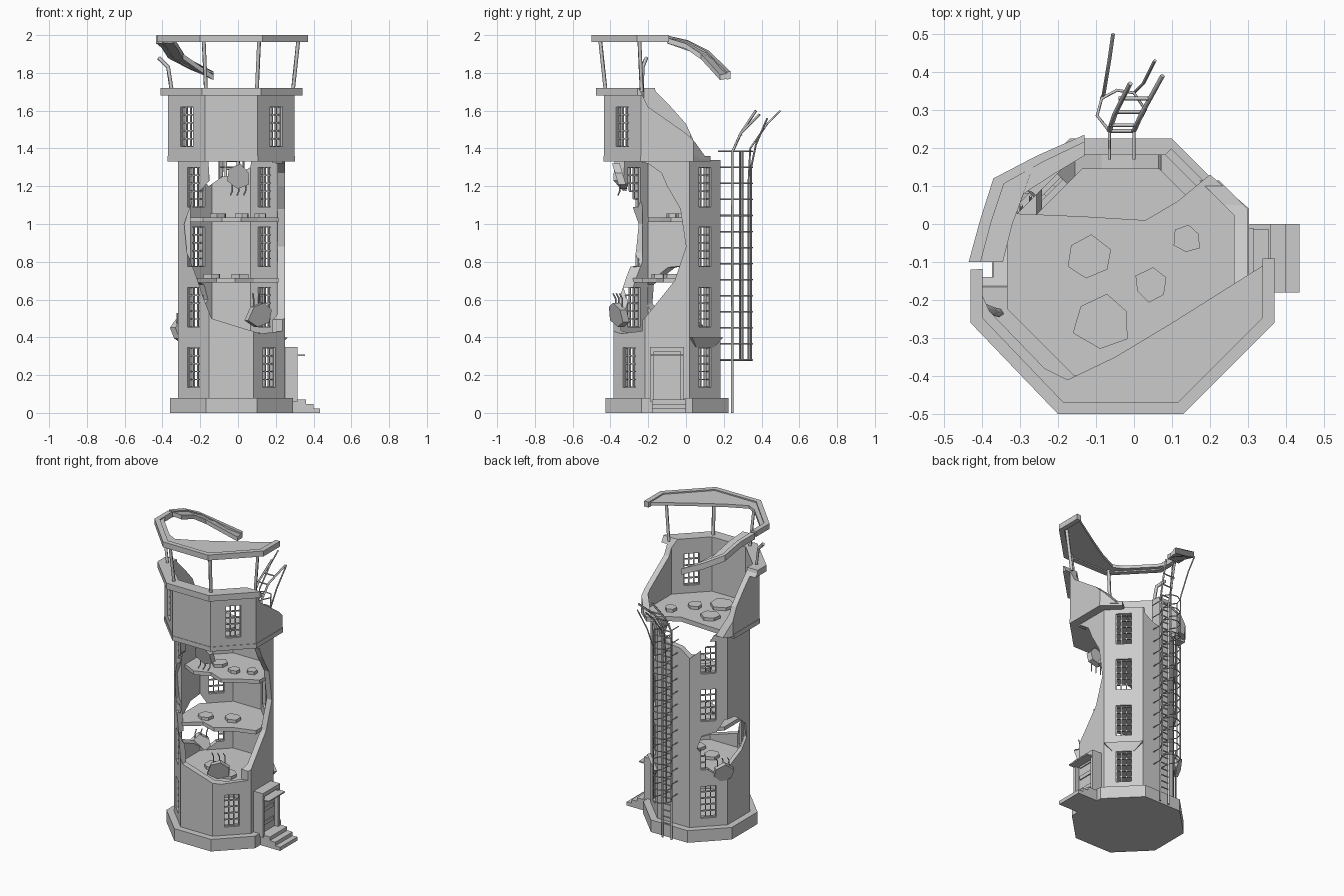
import bpy, bmesh, math, random
from mathutils import Vector

if "Cube" in bpy.data.objects:
    bpy.data.objects.remove(bpy.data.objects["Cube"])

random.seed(4)
CX, CY = -0.035, -0.10          # tower axis; geometry is written relative to it
T = math.tan(math.pi / 8)

def make(name, verts, faces):
    me = bpy.data.meshes.new(name)
    me.from_pydata([(x + CX, y + CY, z) for x, y, z in verts], [], faces)
    bm = bmesh.new(); bm.from_mesh(me)
    bmesh.ops.recalc_face_normals(bm, faces=bm.faces)
    bm.to_mesh(me); bm.free()
    ob = bpy.data.objects.new(name, me)
    bpy.context.collection.objects.link(ob)
    return ob

def at(az, u, d, z):            # u along the wall, d outward from the axis
    c, s = math.cos(math.radians(az)), math.sin(math.radians(az))
    return (c * d - s * u, s * d + c * u, z)

def loft(name, a, b):           # closed solid between two matching loops
    n = len(a)
    return make(name, a + b, [list(range(n)), list(range(n, 2 * n))] +
                [(i, (i + 1) % n, n + (i + 1) % n, n + i) for i in range(n)])

def prism(name, pts, z0, z1):
    return loft(name, [(x, y, z0) for x, y in pts], [(x, y, z1) for x, y in pts])

def octa(a):
    r = a / math.cos(math.pi / 8)
    return [(r * math.cos(math.radians(22.5 + 45 * k)), r * math.sin(math.radians(22.5 + 45 * k))) for k in range(8)]

def tube(name, ao, ai, z0, z1): # octagonal hollow wall
    v = [(x, y, z) for a, z in ((ao, z0), (ao, z1), (ai, z1), (ai, z0)) for x, y in octa(a)]
    f = [(r * 8 + i, r * 8 + (i + 1) % 8, (r + 1) % 4 * 8 + (i + 1) % 8, (r + 1) % 4 * 8 + i)
         for r in range(4) for i in range(8)]
    return make(name, v, f)

BOX = [(0, 1, 3, 2), (4, 5, 7, 6), (0, 1, 5, 4), (2, 3, 7, 6), (0, 2, 6, 4), (1, 3, 7, 5)]
def boxes(name, items):         # items: (az, u0, u1, d0, d1, z0, z1)
    v, f = [], []
    for az, u0, u1, d0, d1, z0, z1 in items:
        f += [[i + len(v) for i in q] for q in BOX]
        v += [at(az, u, d, z) for u in (u0, u1) for d in (d0, d1) for z in (z0, z1)]
    return make(name, v, f)

def cut(ob, cutters):
    for c in cutters:
        m = ob.modifiers.new("cut", 'BOOLEAN')
        m.operation, m.solver, m.object = 'DIFFERENCE', 'EXACT', c
    me = bpy.data.meshes.new_from_object(ob.evaluated_get(bpy.context.evaluated_depsgraph_get()))
    ob.modifiers.clear()
    ob.data = me

def rods(name, paths, r):       # thin metal bars along paths
    cu = bpy.data.curves.new(name, 'CURVE')
    cu.dimensions, cu.bevel_depth, cu.bevel_resolution, cu.use_fill_caps = '3D', r, 0, True
    for p in paths:
        s = cu.splines.new('POLY'); s.points.add(len(p) - 1)
        for q, (x, y, z) in zip(s.points, p):
            q.co = (x + CX, y + CY, z, 1)
    tmp = bpy.data.objects.new(name + "_path", cu)
    bpy.context.collection.objects.link(tmp)
    me = bpy.data.meshes.new_from_object(tmp.evaluated_get(bpy.context.evaluated_depsgraph_get()))
    bpy.data.objects.remove(tmp)
    bpy.context.collection.objects.link(bpy.data.objects.new(name, me))

def inside(pt, poly):
    x, y = pt; r = False
    for (x0, y0), (x1, y1) in zip(poly, poly[1:] + poly[:1]):
        if (y0 > y) != (y1 > y) and x < (x1 - x0) * (y - y0) / (y1 - y0) + x0:
            r = not r
    return r

# Damage outlines: (azimuth, outline in wall coordinates, depth range)
holes = [
    (-90, [(-.125, 1.38), (-.115, 1.23), (-.2, 1.14), (-.25, 1.0), (-.235, .85), (-.185, .72), (-.145, .6),
           (-.105, .5), (.055, .45), (.155, .42), (.33, .44), (.33, 1.32), (.2, 1.38)], .13, .5),
    (0, [(-.4, .44), (-.2, .45), (-.12, .5), (-.04, .6), (.04, .7), (.1, .88), (.07, 1.08), (0, 1.2),
         (-.03, 1.27), (-.1, 1.32), (-.4, 1.36)], .1, .5),
    (135, [(-.07, .6), (-.04, .68), (.05, .7), (.1, .78), (.17, .77), (.25, .68), (.255, .58), (.22, .52),
           (.14, .47), (.07, .4), (0, .45), (-.02, .54)], .1, .5),
    (90, [(-.12, 1.42), (-.1, 1.3), (-.03, 1.26), (.05, 1.25), (.12, 1.2), (.2, 1.28), (.25, 1.42)], .12, .5)]
top_cuts = [
    (0, [(-.13, 1.85), (-.15, 1.72), (-.1, 1.62), (.1, 1.48), (.15, 1.43), (.2, 1.36), (.26, 1.3), (.6, 1.3), (.6, 1.85)], -.04, .6),
    (0, [(-.1, 1.85), (-.06, 1.7), (.02, 1.62), (.1, 1.53), (.15, 1.42), (.2, 1.3), (.6, 1.3), (.6, 1.85)], -.6, -.02)]
def cutter(h):
    az, poly, d0, d1 = h
    return loft("cutter", [at(az, u, d0, z) for u, z in poly], [at(az, u, d1, z) for u, z in poly])
hole_obs, top_obs = [cutter(h) for h in holes], [cutter(h) for h in top_cuts]

# Windows on the diagonal walls
wins = [(az, .283, z) for az in (45, 135, -45, -135) for z in (.24, .56, .88, 1.195)]
cab_wins = [(az, .335, 1.515) for az in (-45, -135)]
W, H = .046, .105
def win_cut(ws):
    return boxes("window_cutter", [(az, -W, W, a - .1, a + .1, z - H, z + H) for az, a, z in ws])
wc, wc2 = win_cut(wins), win_cut(cab_wins)

# Tower walls
prism("plinth", octa(.325), 0, .08)
cut(tube("tower_wall", .283, .245, .075, 1.34), [wc] + hole_obs)
cut(tube("cabin_wall", .335, .298, 1.345, 1.69), [wc2] + top_obs)
cut(tube("cabin_cornice", .376, .298, 1.68, 1.72), top_obs)
for c in hole_obs + top_obs + [wc, wc2]:
    bpy.data.objects.remove(c)

# Window grilles, dropping bars that fall in the damage
bars = []
for az, a, z in wins + cab_wins:
    t, d = .0035, a - .018
    us = [-W + 2 * W * i / 3 for i in range(4)]
    zs = [z - H + 2 * H * i / 5 for i in range(6)]
    segs = [(u - t, u + t, z0, z1) for u in us for z0, z1 in zip(zs, zs[1:])]
    segs += [(u0, u1, q - t, q + t) for q in zs for u0, u1 in zip(us, us[1:])]
    for u0, u1, z0, z1 in segs:
        p = Vector(at(az, (u0 + u1) / 2, d, 0))
        gone = False
        for haz, poly, d0, d1 in holes:
            n, s = Vector(at(haz, 0, 1, 0)), Vector(at(haz, 1, 0, 0))
            gone |= d0 < p.dot(n) < d1 and inside((p.dot(s), (z0 + z1) / 2), poly)
        if not gone or z > 1.4:
            bars.append((az, u0, u1, d - .005, d + .005, z0, z1))
boxes("window_grilles", bars)

# Floors with broken edges
prism("first_floor", octa(.25), .38, .405)
back = [(.25, .104), (.104, .25), (-.104, .25), (-.25, .104)]
prism("second_floor", back + [(-.25, -.12), (-.18, -.18), (-.08, -.1), (.02, -.13), (.12, -.06), (.25, -.02)], .69, .715)
prism("third_floor", back + [(-.25, -.05), (-.15, -.1), (-.05, -.06), (.05, -.1), (.14, -.04), (.25, .02)], 1.01, 1.035)
prism("cabin_floor", octa(.338)[4:] + [(.338, .14), (.235, .23), (.15, .16), (.065, .11), (-.1, .12), (-.338, .13)], 1.33, 1.36)

# Wedge hood above the lower back window
loft("window_hood", [at(45, u, .27, z) for u, z in ((-.117, .40), (.117, .40), (.065, .345), (-.065, .345))],
     [at(45, u, d, z) for u, d, z in ((-.117, .305, .40), (.117, .305, .40), (.065, .284, .345), (-.065, .284, .345))])

# Door and steps
boxes("door_frame", [(0, -.09, -.07, .27, .35, .06, .35), (0, .07, .09, .27, .35, .06, .35), (0, -.09, .09, .27, .35, .325, .35)])
boxes("door_leaf", [(0, -.07, .07, .27, .325, .06, .325)])
boxes("door_panels", [(0, -.055, .055, .32, .332, z, z + .025) for z in (.12, .21, .29)])
boxes("door_hood", [(0, -.085, .085, .32, .39, .302, .31)])
boxes("steps", [(0, -.08, .1, .3, d, 0, z) for d, z in ((.395, .072), (.435, .048), (.47, .024))])

# Roof slab remnant with rim
ro = [(-.395, -.02), (-.395, -.16), (-.165, -.4), (.165, -.4), (.405, -.16), (.405, .01)]
prism("roof_slab", ro + [(.135, -.16), (-.015, -.25), (-.14, -.31), (-.2, -.28), (-.345, -.13)], 1.972, 1.992)
def strip(name, outer, inner, th):
    ring = outer + inner[::-1]
    return loft(name, ring, [(x, y, z - th) for x, y, z in ring])
strip("roof_rim", [(x, y, 2) for x, y in ro], [(x * .92, y * .92, 2) for x, y in ro], .036)
# Fallen roof edge, folding down at the back left
fo = [(-.4, 0, 1.99), (-.37, .11, 1.965), (-.335, .22, 1.91), (-.22, .28, 1.85), (-.095, .335, 1.80)]
fi = [(-.31, 0, 1.985), (-.285, .1, 1.955), (-.255, .18, 1.90), (-.17, .235, 1.84), (-.095, .28, 1.79)]
strip("fallen_roof_edge", fo, fi, .028)
fm = [tuple(Vector(p).lerp(Vector(q), .35) + Vector((0, 0, .008))) for p, q in zip(fo, fi)]
strip("fallen_roof_rim", [(x, y, z + .008) for x, y, z in fo], fm, .04)

# Roof posts, one bent
rods("roof_posts", [[(x * .325, y * .325, 1.70), (x * .355, y * .355, 1.98)] for x, y in ((-T, -1), (T, -1), (1, -T))] +
     [[(-.315, -.135, 1.70), (-.335, -.13, 1.83), (-.385, -.11, 1.88)]], .011)

# Ladder with safety cage, top bent outward
rungs, cage = [], []
for i in range(14):
    z = .28 + i * .085
    cage.append([(-.03, .345, z), (-.062, .385, z), (-.05, .43, z), (-.01, .452, z), (.035, .445, z), (.065, .4, z), (.035, .345, z)])
    cage += [[(x, .27, z), (x, .345, z)] for x in (-.03, .035)]
for i in range(31):
    rungs.append([(-.03, .345, .1 + i * .0425), (.035, .345, .1 + i * .0425)])
for k in range(3):
    rungs.append([(-.03 + .012 * k, .36 + .035 * k, 1.42 + .05 * k), (.035 + .02 * k, .36 + .035 * k, 1.42 + .05 * k)])
rods("ladder_rails", [[(-.03, .345, 0), (-.03, .345, 1.38), (-.015, .39, 1.48), (.025, .47, 1.6)],
                      [(.035, .345, 0), (.035, .345, 1.38), (.055, .39, 1.48), (.11, .49, 1.58)]], .007)
rods("ladder_rungs", rungs, .005)
rods("safety_cage", cage, .004)
rods("cage_uprights", [[(-.05, .43, .28), (-.05, .43, 1.2), (-.045, .44, 1.4), (-.03, .53, 1.53), (-.02, .6, 1.6)],
                       [(.035, .445, .28), (.035, .445, 1.3), (.06, .47, 1.42), (.09, .53, 1.56)],
                       [(-.062, .385, .28), (-.062, .385, 1.38)], [(.065, .4, .28), (.065, .4, 1.38)]], .005)

# Hanging wall chunks with rebar
def blob(r, n=6):
    return [(r * random.uniform(.8, 1.1) * math.cos(math.tau * i / n + .4),
             r * random.uniform(.8, 1.1) * math.sin(math.tau * i / n + .4)) for i in range(n)]
for i, (az, u, d, z, r, sign) in enumerate([(-60, .0, .295, .52, .075, 1), (-90, .04, .25, 1.25, .065, -1), (135, .09, .28, .43, .065, 1)]):
    b = blob(r)
    loft("hanging_chunk_%d" % (i + 1), [at(az, u + p, d - .02 + q * .3, z + q) for p, q in b],
         [at(az, u + p, d + .02 + q * .3, z + q) for p, q in b])
    rods("rebar_%d" % (i + 1), [[at(az, u + k, d, z), at(az, u + k, d, z + sign * r * 1.15),
                                 at(az, u + k - .01, d + .01, z + sign * r * 1.5)] for k in (-.035, 0, .035)], .004)

# Flat rubble on the floors
for i, (x, y, z, r) in enumerate([(-.085, .01, 1.36, .06), (-.045, -.16, 1.36, .08), (.08, -.06, 1.36, .048), (.175, .06, 1.36, .038),
                                  (-.07, .06, 1.035, .05), (.06, .03, 1.035, .04), (.15, .08, 1.035, .035),
                                  (-.1, -.04, .715, .05), (.05, .03, .715, .05),
                                  (-.05, -.05, .405, .05), (.1, -.1, .405, .055)]):
    prism("rubble_%d" % (i + 1), [(x + p, y + q) for p, q in blob(r)], z, z + .02)
